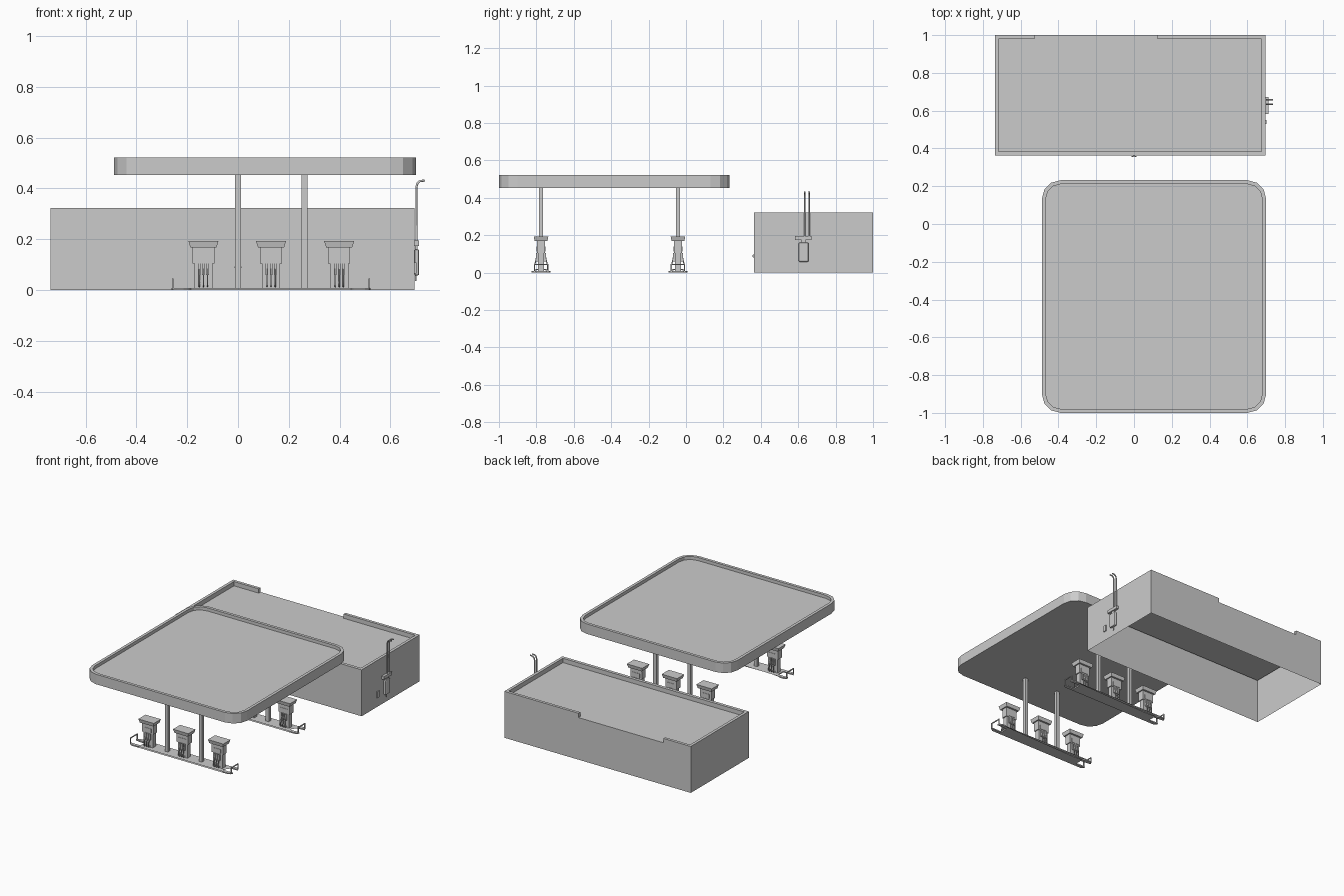
import bpy, bmesh, math
from mathutils import Vector

if "Cube" in bpy.data.objects:
    bpy.data.objects.remove(bpy.data.objects["Cube"])


def finish(bm, name):
    bmesh.ops.recalc_face_normals(bm, faces=bm.faces)
    me = bpy.data.meshes.new(name)
    bm.to_mesh(me)
    bm.free()
    ob = bpy.data.objects.new(name, me)
    bpy.context.collection.objects.link(ob)
    return ob


def prism_bm(pts, z0, z1):
    bm = bmesh.new()
    face = bm.faces.new([bm.verts.new((x, y, z0)) for x, y in pts])
    ext = bmesh.ops.extrude_face_region(bm, geom=[face], use_keep_orig=True)
    verts = [g for g in ext["geom"] if isinstance(g, bmesh.types.BMVert)]
    bmesh.ops.translate(bm, verts=verts, vec=(0, 0, z1 - z0))
    bmesh.ops.recalc_face_normals(bm, faces=bm.faces)
    return bm


def box(name, x, y, z, bottom_scale=(1, 1), bevel=0):
    """Box from (min, max) ranges; the lower end can taper."""
    bm = bmesh.new()
    bmesh.ops.create_cube(bm, size=1)
    c = [(r[0] + r[1]) / 2 for r in (x, y, z)]
    s = [r[1] - r[0] for r in (x, y, z)]
    for v in bm.verts:
        k = bottom_scale if v.co.z < 0 else (1, 1)
        v.co = (c[0] + v.co.x * s[0] * k[0], c[1] + v.co.y * s[1] * k[1], c[2] + v.co.z * s[2])
    if bevel:
        bmesh.ops.bevel(bm, geom=bm.edges[:], offset=bevel, segments=2, profile=0.5, affect='EDGES')
    return finish(bm, name)


def tube(name, pts, radius, sides=6):
    """Swept pipe along a polyline lying in one plane."""
    pts = [Vector(p) for p in pts]
    dirs = [(b - a).normalized() for a, b in zip(pts, pts[1:])]
    side = next((a.cross(b).normalized() for a, b in zip(dirs, dirs[1:])
                 if a.cross(b).length > 1e-4), dirs[0].orthogonal().normalized())
    bm = bmesh.new()
    rings = []
    for i, p in enumerate(pts):
        a, b = dirs[max(i - 1, 0)], dirs[min(i, len(dirs) - 1)]
        t = (a + b).normalized()
        up = side.cross(t) / max(t.dot(a), 0.4)
        ang = [2 * math.pi * (k + 0.5) / sides for k in range(sides)]
        rings.append([bm.verts.new(p + radius * (math.cos(w) * side + math.sin(w) * up)) for w in ang])
    for r, q in zip(rings, rings[1:]):
        for k in range(sides):
            bm.faces.new((r[k], r[k - 1], q[k - 1], q[k]))
    bm.faces.new(rings[0])
    bm.faces.new(rings[-1])
    ob = finish(bm, name)
    if sides > 4:
        ob.data.shade_smooth()
        ob.data.set_sharp_from_angle(angle=math.radians(62))
    return ob


# Shop building: box with sunken roof, gap in the rear parapet, open underside
shop = finish(prism_bm([(-.737, .363), (.695, .363), (.695, 1), (-.737, 1)], 0, .322), "shop_building")
cutter = finish(prism_bm([(-.717, .385), (.675, .385), (.675, .98), (.125, .98), (.125, 1.1),
                          (-.527, 1.1), (-.527, .98), (-.717, .98)], .292, .4), "roof_cutter")
mod = shop.modifiers.new("roof", 'BOOLEAN')
mod.operation, mod.solver, mod.object = 'DIFFERENCE', 'EXACT', cutter
deps = bpy.context.evaluated_depsgraph_get()
shop.data = bpy.data.meshes.new_from_object(shop.evaluated_get(deps))
shop.modifiers.clear()
bpy.data.objects.remove(cutter)
bm = bmesh.new()
bm.from_mesh(shop.data)
bmesh.ops.delete(bm, geom=[f for f in bm.faces if f.calc_center_median().z < 1e-4], context='FACES')
bm.to_mesh(shop.data)
bm.free()

# Canopy: rounded slab with a shallow tray on top
x0, x1, y0, y1, r = -.488, .7, -1.0, .232, .1
outline = []
for i, (cx, cy) in enumerate([(x1 - r, y1 - r), (x0 + r, y1 - r), (x0 + r, y0 + r), (x1 - r, y0 + r)]):
    for k in range(4):
        a = math.radians(90 * i + 30 * k)
        outline.append((cx + r * math.cos(a), cy + r * math.sin(a)))
bm = prism_bm(outline, .453, .522)
bm.normal_update()
top = [f for f in bm.faces if f.normal.z > .9]
bmesh.ops.inset_region(bm, faces=top, thickness=.02, use_even_offset=True)
tray = bmesh.ops.extrude_discrete_faces(bm, faces=top)["faces"][0]
bmesh.ops.translate(bm, verts=tray.verts[:], vec=(0, 0, -.022))
finish(bm, "canopy")


def pump(cx, cy):
    """Fuel pump, the same on both faces."""
    box("pump_body", (cx - .036, cx + .036), (cy - .017, cy + .017), (.006, .168))
    box("pump_head", (cx - .059, cx + .059), (cy - .039, cy + .039), (.168, .193), (.87, .87))
    box("pump_display_housing", (cx - .043, cx + .043), (cy - .021, cy + .021), (.105, .168))
    for s in (-1, 1):
        ya, yb = sorted((cy + s * .02, cy + s * .0235))
        box("pump_screen", (cx - .028, cx + .028), (ya, yb), (.112, .14))
        for dx in (-.016, 0, .016):
            x = cx + dx
            ya, yb = sorted((cy + s * .016, cy + s * .026))
            box("pump_nozzle", (x - .005, x + .005), (ya, yb), (.06, .104))
            path = [(.02, .1), (.027, .07), (.034, .04), (.036, .022), (.03, .014), (.015, .018)]
            tube("pump_hose", [(x, cy + s * y, z) for y, z in path], .003)


# Two pump islands with columns, end rails and three pumps each
mid = .13
for cy in (-.775, -.043):
    half = [(.392, .028), (.385, .042), (.37, .05), (.345, .05), (.325, .042), (.315, .032)]
    right = half + [(x, -y) for x, y in reversed(half)]
    shape = [(mid + x, cy + y) for x, y in right]
    shape += [(mid - x, cy + y) for x, y in reversed(right)]
    finish(prism_bm(shape, 0, .008), "pump_island")
    for cx in (0, .262):
        box("canopy_column", (cx - .012, cx + .012), (cy - .011, cy + .011), (0, .455))
    for s in (-1, 1):
        xe, xi = mid + s * .387, mid + s * .36
        tube("island_rail", [(xe, cy - .036, .004), (xe, cy - .036, .043),
                             (xe, cy + .036, .043), (xe, cy + .036, .004)], .004, 4)
    for cx in (-.136, .13, .398):
        pump(cx, cy)

# Service unit and vent pipes on the right wall
box("wall_tank", (.694, .713), (.602, .655), (.058, .16), bevel=.006)
box("wall_bracket", (.694, .712), (.582, .672), (.174, .195))
box("tank_neck", (.696, .706), (.618, .64), (.155, .178))
box("tank_drain", (.697, .703), (.625, .632), (.035, .06))
for y in (.635, .658):
    tube("vent_pipe", [(.702, y, .174), (.702, y, .405), (.706, y, .42), (.716, y, .429),
                       (.735, y, .431)], .0045, 8)
box("meter_box", (.694, .702), (.529, .551), (.065, .108))

# Small water tap on the front wall
box("tap_plate", (-.006, .006), (.358, .364), (.082, .096))
box("tap_handle", (-.014, .014), (.354, .359), (.087, .092))
